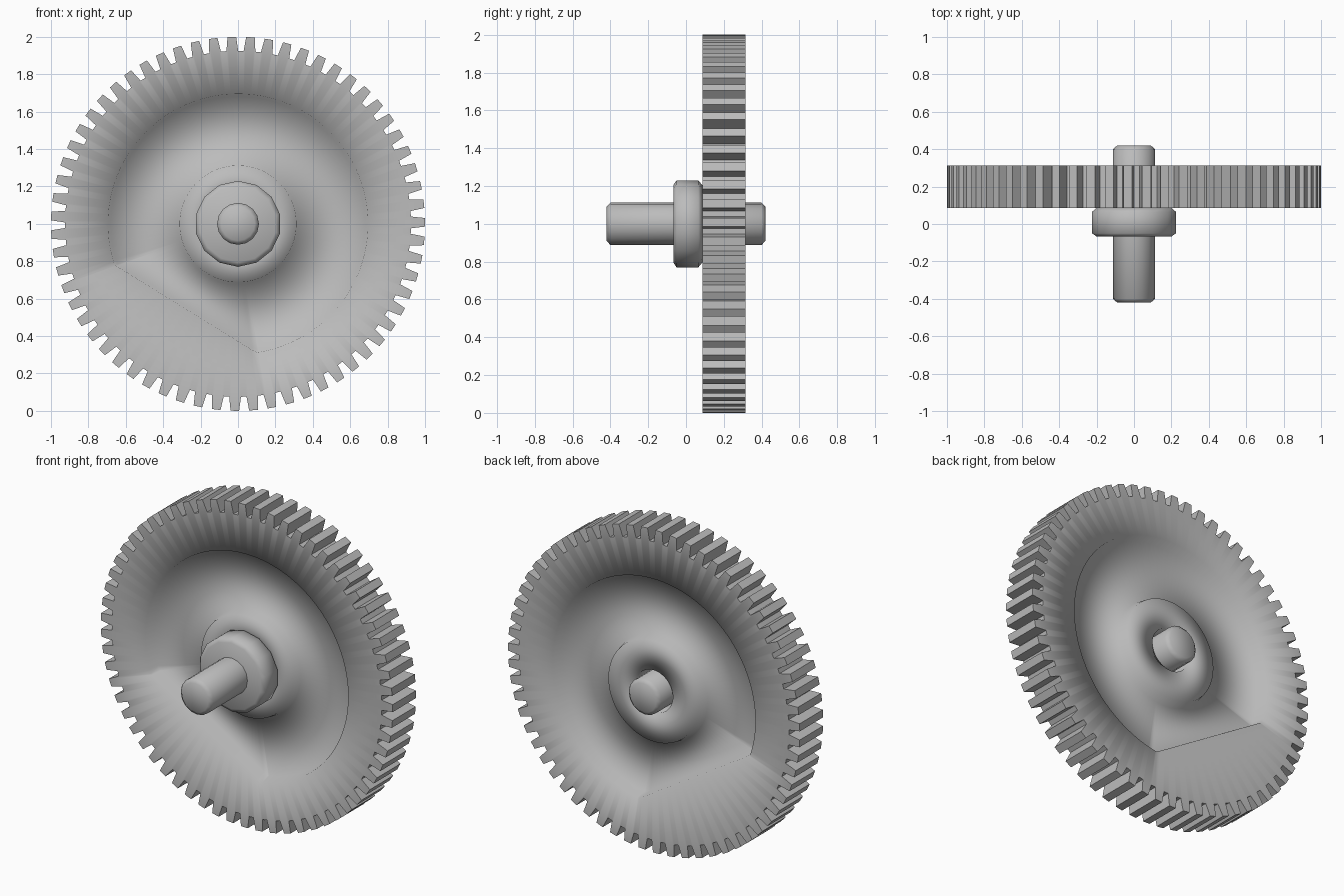
import bpy
import bmesh
from math import sin, cos, pi, tau, atan2

cube = bpy.data.objects.get("Cube")
if cube:
    bpy.data.objects.remove(cube, do_unlink=True)

# One grey metal for every part
metal = bpy.data.materials.new("grey_metal")
metal.use_nodes = True
GREY = (0.5, 0.5, 0.5, 1)
metal.diffuse_color = GREY
metal.node_tree.nodes["Principled BSDF"].inputs["Base Color"].default_value = GREY


def build(name, angles, rings, closed=False):
    """Bridge rings (radius function, y) around the y axis through z = 1."""
    bm = bmesh.new()
    loops = []
    for radius, y in rings:
        loop = []
        for i, a in enumerate(angles):
            r = radius(i, a) if callable(radius) else radius
            loop.append(bm.verts.new((r * sin(a), y, 1 + r * cos(a))))
        loops.append(loop)
    n = len(angles)
    pairs = list(zip(loops, loops[1:]))
    if closed:
        pairs.append((loops[-1], loops[0]))
    else:
        bm.faces.new(loops[0])
        bm.faces.new(loops[-1])
    for a, b in pairs:
        for i in range(n):
            j = (i + 1) % n
            bm.faces.new((a[i], a[j], b[j], b[i]))
    bmesh.ops.recalc_face_normals(bm, faces=bm.faces[:])
    for f in bm.faces:
        f.smooth = True
    # Keep the tooth edges crisp
    if closed:
        rim = set(loops[0]) | set(loops[-1])
        for e in bm.edges:
            if e.verts[0] in rim and e.verts[1] in rim:
                e.smooth = False
    mesh = bpy.data.meshes.new(name)
    bm.to_mesh(mesh)
    bm.free()
    mesh.materials.append(metal)
    obj = bpy.data.objects.new(name, mesh)
    bpy.context.collection.objects.link(obj)
    return obj


# Gear wheel: trapezoid teeth, dished web with one flat side, raised boss
TEETH = 63
PITCH = tau / TEETH
gear_angles = [-0.033 + k * PITCH + d
               for k in range(TEETH) for d in (-0.034, -0.023, 0.023, 0.034)]


def tooth(i, a):
    return 1.0 if i % 4 in (1, 2) else 0.925


def recess(shrink):
    flat_dir = atan2(-0.526, -0.85)

    def radius(i, a):
        c = cos(a - flat_dir)
        r = min(0.695, 0.534 / c) if c > 0.1 else 0.695
        return r - shrink
    return radius


MID, HALF, WEB = 0.2, 0.114, 0.05
half_section = [(tooth, HALF), (recess(0), HALF), (recess(0.015), WEB),
                (0.325, WEB), (0.312, HALF), (0.13, HALF)]
section = [(r, MID - h) for r, h in half_section]
section += [(r, MID + h) for r, h in reversed(half_section)]
build("gear_wheel", gear_angles, section, closed=True)

# Shaft with chamfered ends
shaft_angles = [tau * k / 16 for k in range(16)]
build("shaft", shaft_angles,
      [(0.09, -0.42), (0.112, -0.40), (0.112, 0.40), (0.09, 0.42)])

# Collar in front of the boss
collar_angles = [tau * k / 14 for k in range(14)]
build("collar", collar_angles,
      [(0.205, -0.067), (0.23, -0.05), (0.23, 0.065), (0.205, 0.086)])
